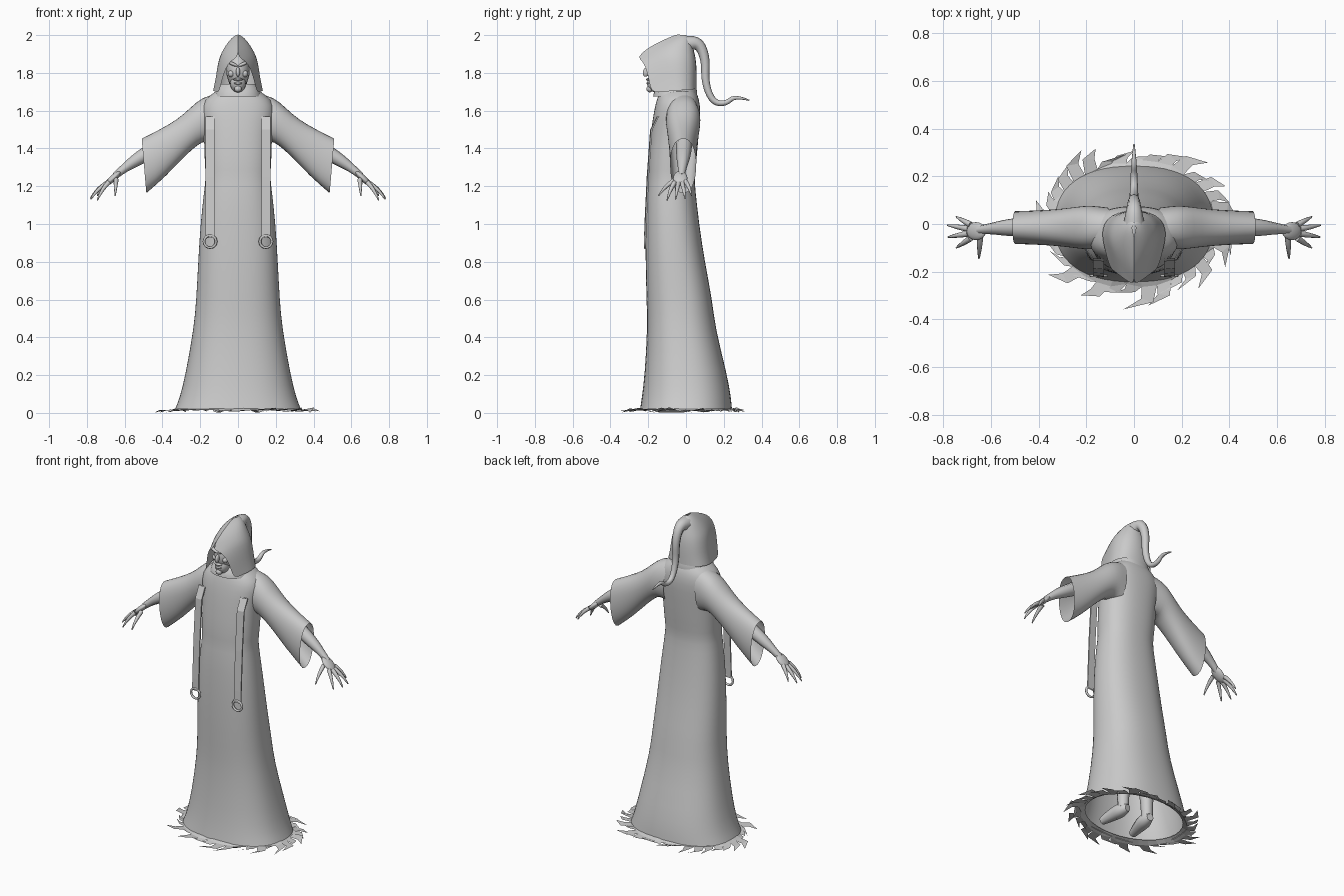
import bpy, bmesh, math, random
from mathutils import Vector

random.seed(4)
if "Cube" in bpy.data.objects:
    bpy.data.objects.remove(bpy.data.objects["Cube"])

GREY = (0.6, 0.6, 0.6, 1)
mat = bpy.data.materials.new("plain grey")
mat.use_nodes = True
mat.diffuse_color = GREY
mat.node_tree.nodes["Principled BSDF"].inputs["Base Color"].default_value = GREY


def finish(name, bm, smooth=True, subdiv=0):
    bmesh.ops.recalc_face_normals(bm, faces=bm.faces[:])
    mesh = bpy.data.meshes.new(name)
    bm.to_mesh(mesh)
    bm.free()
    for p in mesh.polygons:
        p.use_smooth = smooth
    mesh.materials.append(mat)
    ob = bpy.data.objects.new(name, mesh)
    bpy.context.collection.objects.link(ob)
    if subdiv:
        mod = ob.modifiers.new("smooth", 'SUBSURF')
        mod.levels = mod.render_levels = subdiv
    return ob


def loft(name, rings, closed=True, cap=False, subdiv=1):
    """Skin a list of point rings."""
    bm = bmesh.new()
    rows = [[bm.verts.new(p) for p in ring] for ring in rings]
    n = len(rows[0])
    for a, b in zip(rows, rows[1:]):
        for i in range(n if closed else n - 1):
            j = (i + 1) % n
            bm.faces.new((a[i], a[j], b[j], b[i]))
    if cap:
        bm.faces.new(rows[-1])
    return finish(name, bm, True, subdiv)


def tube(name, points):
    """Tapered round tube through (x, y, z, radius) points."""
    cu = bpy.data.curves.new(name, 'CURVE')
    cu.dimensions = '3D'
    cu.bevel_depth = 1
    cu.bevel_resolution = 2
    cu.resolution_u = 5
    cu.use_fill_caps = True
    sp = cu.splines.new('NURBS')
    sp.points.add(len(points) - 1)
    for p, (x, y, z, r) in zip(sp.points, points):
        p.co = (x, y, z, 1)
        p.radius = r
    sp.order_u = 3
    sp.use_endpoint_u = True
    cu.materials.append(mat)
    ob = bpy.data.objects.new(name, cu)
    bpy.context.collection.objects.link(ob)
    return ob


def blob(name, loc, size, tilt=(0, 0, 0)):
    bm = bmesh.new()
    bmesh.ops.create_uvsphere(bm, u_segments=16, v_segments=10, radius=1)
    bmesh.ops.scale(bm, vec=size, verts=bm.verts)
    ob = finish(name, bm)
    ob.location, ob.rotation_euler = loc, tilt
    return ob


def oval(z, w, y0, y1, n=28, e=0.85):
    """Slightly boxy oval ring between two depths."""
    ring = []
    for i in range(n):
        a = 2 * math.pi * i / n
        c, s = math.cos(a), math.sin(a)
        ring.append((w * math.copysign(abs(c) ** e, c),
                     (y0 + y1) / 2 + (y1 - y0) / 2 * math.copysign(abs(s) ** e, s), z))
    return ring


# Robe: height, half width, front depth, back depth
robe = [(0.02, 0.335, -0.245, 0.245), (0.08, 0.31, -0.235, 0.24), (0.2, 0.28, -0.22, 0.22),
        (0.45, 0.235, -0.205, 0.155), (0.6, 0.222, -0.21, 0.14), (0.8, 0.212, -0.215, 0.1),
        (1.0, 0.2, -0.215, 0.07), (1.18, 0.18, -0.21, 0.05), (1.25, 0.17, -0.2, 0.045),
        (1.32, 0.178, -0.203, 0.055), (1.5, 0.18, -0.185, 0.07), (1.6, 0.2, -0.17, 0.078),
        (1.66, 0.18, -0.155, 0.07), (1.7, 0.12, -0.14, 0.055), (1.73, 0.08, -0.12, 0.03)]
loft("robe", [oval(*r) for r in robe])

# Collar under the hood
loft("collar", [oval(1.675, 0.125, -0.175, 0.06), oval(1.705, 0.12, -0.17, 0.06),
                oval(1.74, 0.1, -0.14, 0.05)])

# Torn hem: flat strips swept clockwise around the foot of the robe
bm = bmesh.new()


def hem_point(a, d, z):
    return bm.verts.new(((0.315 + d) * math.cos(a), (0.23 + d) * math.sin(a), z))


teeth = 34
step = 2 * math.pi / teeth
inner = [hem_point(i * step, 0, 0.03) for i in range(teeth)]
outer = [hem_point(i * step, random.uniform(0.02, 0.045), 0.015) for i in range(teeth)]
for i in range(teeth):
    j = (i + 1) % teeth
    bm.faces.new((inner[i], inner[j], outer[j], outer[i]))
    reach = random.uniform(0.06, 0.13)
    a = i * step
    bend_out = hem_point(a + 0.55 * step, reach * 0.8, random.uniform(0.005, 0.03))
    bend_in = hem_point(a - 0.1 * step, reach * 0.65, 0.012)
    tip = hem_point(a - random.uniform(0.4, 1.1) * step, reach, random.uniform(0, 0.02))
    bm.faces.new((outer[i], outer[j], bend_out, bend_in))
    bm.faces.new((bend_in, bend_out, tip))
finish("torn_hem", bm, smooth=False)

# Hood: front height, back height, front depth, back depth, half width, half opening
hood = [(1.695, 1.715, -0.185, 0.06, 0.135, 0.1), (1.76, 1.76, -0.195, 0.06, 0.123, 0.085),
        (1.82, 1.82, -0.21, 0.06, 0.115, 0.068), (1.865, 1.88, -0.23, 0.055, 0.105, 0.04),
        (1.88, 1.92, -0.26, 0.045, 0.092, 0.0), (1.93, 1.96, -0.21, 0.035, 0.066, 0.0),
        (1.98, 1.99, -0.11, 0.02, 0.035, 0.0), (2.003, 2.0, -0.05, 0.0, 0.008, 0.0)]
profile = [(0, 0), (0.2, 0.42), (0.45, 0.85), (0.65, 1), (0.85, 0.85), (0.96, 0.5), (1, 0)]
hood_rings = []
for zf, zb, yf, yb, w, g in hood:
    half = []
    for t, f in profile:
        x = g + (w - g) * f if t < 0.6 else w * f
        half.append((x, yf + (yb - yf) * t, zf + (zb - zf) * t))
    hood_rings.append(half + [(-x, y, z) for x, y, z in half[-2::-1]])
loft("hood", hood_rings, closed=False)
tube("hood_tail", [(0, -0.05, 1.94, 0.05), (0, 0.0, 1.955, 0.045), (0, 0.07, 1.96, 0.03),
                   (0, 0.105, 1.87, 0.024), (0, 0.1, 1.75, 0.02), (0, 0.14, 1.645, 0.017),
                   (0, 0.21, 1.635, 0.014), (0, 0.26, 1.68, 0.011), (0, 0.335, 1.655, 0.003)])

# Gaunt head
blob("head", (0, -0.12, 1.81), (0.062, 0.085, 0.095))
blob("jaw", (0, -0.155, 1.745), (0.042, 0.05, 0.05))
blob("chin", (0, -0.192, 1.715), (0.02, 0.018, 0.018))
blob("nose", (0, -0.21, 1.805), (0.011, 0.018, 0.026), (-0.3, 0, 0))
blob("upper_lip", (0, -0.2, 1.765), (0.026, 0.012, 0.007))
blob("lower_lip", (0, -0.198, 1.745), (0.022, 0.012, 0.007))
tube("neck", [(0, -0.06, 1.64, 0.055), (0, -0.08, 1.72, 0.05), (0, -0.1, 1.77, 0.045)])

for side, label in ((1, "left"), (-1, "right")):
    blob(label + "_brow", (side * 0.027, -0.195, 1.847), (0.03, 0.014, 0.009), (0, -side * 0.4, 0))
    blob(label + "_cheek", (side * 0.036, -0.178, 1.795), (0.017, 0.02, 0.018))

    # Bell sleeve: top x, top z, bottom x, bottom z, half depth
    sleeve = [(0.1, 1.695, 0.12, 1.42, 0.085), (0.19, 1.675, 0.17, 1.44, 0.095),
              (0.25, 1.62, 0.21, 1.42, 0.09), (0.32, 1.555, 0.28, 1.36, 0.08),
              (0.42, 1.5, 0.38, 1.25, 0.073), (0.51, 1.455, 0.485, 1.16, 0.07)]
    rings = []
    for tx, tz, bx, bz, d in sleeve:
        top, low = Vector((side * tx, -0.015, tz)), Vector((side * bx, -0.015, bz))
        rings.append([(top + low) / 2 + (top - low) / 2 * math.cos(k * math.pi / 8)
                      + Vector((0, d * math.copysign(abs(math.sin(k * math.pi / 8)) ** 0.8,
                                                     math.sin(k * math.pi / 8)), 0))
                      for k in range(16)])
    loft(label + "_sleeve", rings)

    # Arm, palm and fingers
    tube(label + "_arm", [(side * 0.25, -0.01, 1.54, 0.05), (side * 0.42, -0.01, 1.41, 0.043),
                          (side * 0.53, -0.015, 1.345, 0.036), (side * 0.61, -0.02, 1.29, 0.021),
                          (side * 0.65, -0.025, 1.255, 0.018)])
    blob(label + "_palm", (side * 0.662, -0.03, 1.242), (0.055, 0.038, 0.017),
         (0, side * 0.75, 0))
    fingers = [("thumb", 0.645, -0.055, 1.235, 0.65, -0.145, 1.15),
               ("index_finger", 0.685, -0.06, 1.22, 0.745, -0.1, 1.125),
               ("middle_finger", 0.695, -0.04, 1.215, 0.78, -0.055, 1.13),
               ("ring_finger", 0.695, -0.02, 1.215, 0.782, -0.005, 1.135),
               ("little_finger", 0.685, -0.003, 1.225, 0.745, 0.03, 1.15)]
    for part, x0, y0, z0, x1, y1, z1 in fingers:
        tube(label + "_" + part, [(side * x0, y0, z0, 0.013),
                                  (side * (x0 * 0.4 + x1 * 0.6), y0 * 0.4 + y1 * 0.6,
                                   (z0 + z1) / 2 + 0.012, 0.011),
                                  (side * x1, y1, z1, 0.003)])

    # Hanging stole strip with its ring
    strip = [(1.57, -0.155), (1.5, -0.19), (1.25, -0.208), (1.0, -0.22), (0.925, -0.222)]
    band = loft(label + "_strap", [[(side * 0.125, y, z), (side * 0.172, y + 0.004, z),
                                    (side * 0.172, y + 0.012, z), (side * 0.125, y + 0.01, z)]
                                   for z, y in strip], subdiv=0)
    for p in band.data.polygons:
        p.use_smooth = False
    bpy.ops.mesh.primitive_torus_add(major_segments=20, minor_segments=6, major_radius=0.032,
                                     minor_radius=0.007, rotation=(math.pi / 2, 0, 0),
                                     location=(side * 0.148, -0.217, 0.907))
    hoop = bpy.context.object
    hoop.name = label + "_strap_ring"
    hoop.data.materials.append(mat)
    bpy.ops.object.shade_smooth()

    # Bare leg and foot inside the robe
    tube(label + "_leg", [(side * 0.08, -0.03, 0.6, 0.06), (side * 0.085, 0.0, 0.35, 0.055),
                          (side * 0.09, 0.01, 0.12, 0.034), (side * 0.09, 0.01, 0.05, 0.035)])
    tube(label + "_foot", [(side * 0.085, 0.045, 0.04, 0.022), (side * 0.09, 0.01, 0.045, 0.042),
                           (side * 0.1, -0.07, 0.04, 0.04), (side * 0.115, -0.15, 0.026, 0.024)])
